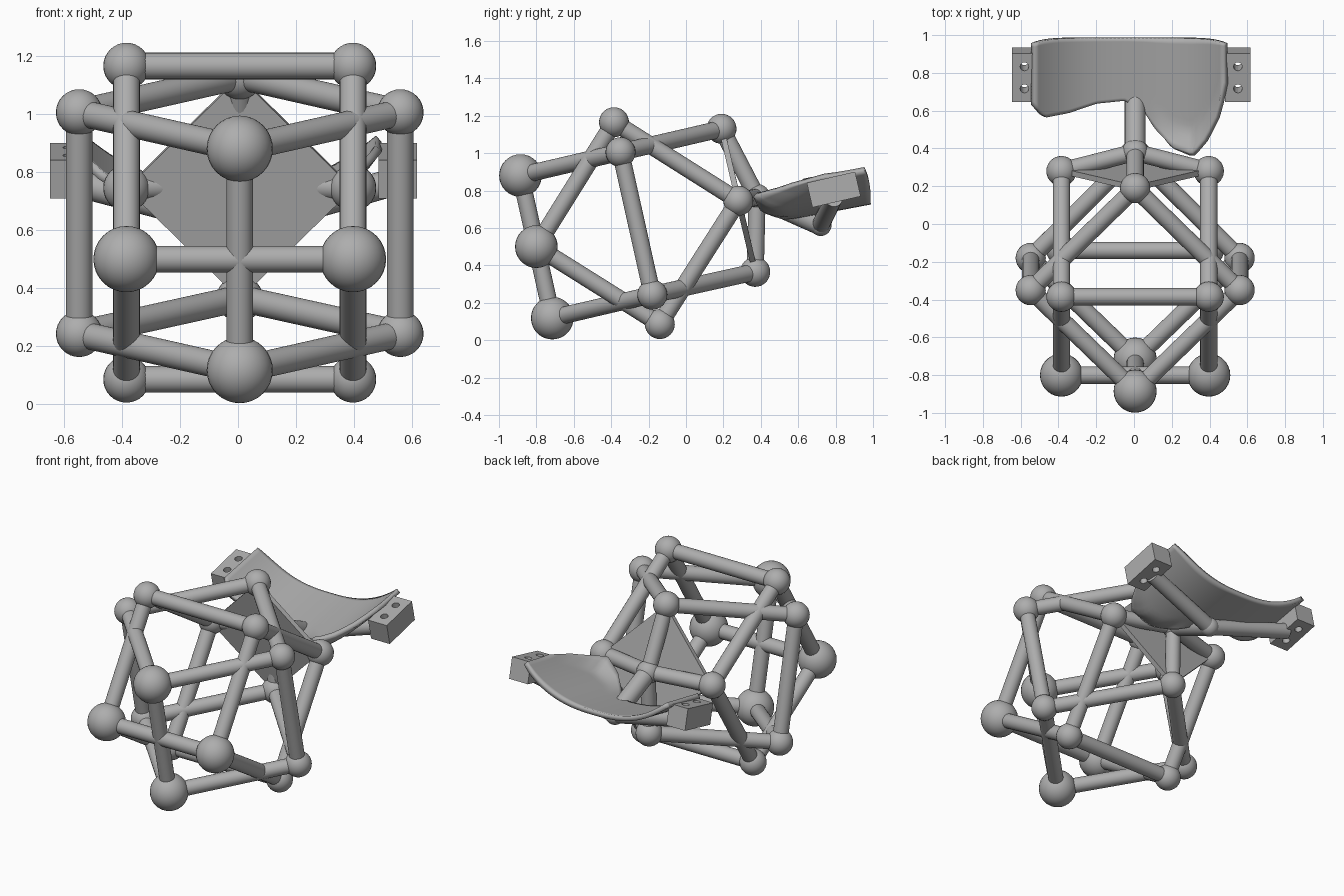
import bpy, bmesh, math
from mathutils import Vector, Matrix

cube = bpy.data.objects.get("Cube")
if cube:
    bpy.data.objects.remove(cube, do_unlink=True)

GREY = (0.42, 0.42, 0.42, 1)
mat = bpy.data.materials.new("plain grey")
mat.use_nodes = True
mat.diffuse_color = GREY
mat.node_tree.nodes["Principled BSDF"].inputs["Base Color"].default_value = GREY

TILT = math.radians(13)
ROD, JOINT, BIG = 0.046, 0.08, 0.114


def finish(name, bm, smooth=True):
    bmesh.ops.recalc_face_normals(bm, faces=bm.faces)
    mesh = bpy.data.meshes.new(name)
    bm.to_mesh(mesh)
    bm.free()
    mesh.materials.append(mat)
    ob = bpy.data.objects.new(name, mesh)
    bpy.context.collection.objects.link(ob)
    if smooth:
        bpy.ops.object.select_all(action="DESELECT")
        ob.select_set(True)
        bpy.context.view_layer.objects.active = ob
        bpy.ops.object.shade_smooth_by_angle(angle=math.radians(40))
    return ob


def ball(name, p, r):
    bm = bmesh.new()
    bmesh.ops.create_uvsphere(bm, u_segments=28, v_segments=16, radius=r,
                              matrix=Matrix.Translation(p))
    return finish(name, bm)


def rod(name, a, b, r=ROD):
    a, b = Vector(a), Vector(b)
    d = b - a
    m = Matrix.Translation((a + b) / 2) @ d.to_track_quat("Z", "Y").to_matrix().to_4x4()
    bm = bmesh.new()
    bmesh.ops.create_cone(bm, cap_ends=True, segments=24, radius1=r, radius2=r,
                          depth=d.length, matrix=m)
    return finish(name, bm)


# Frame joints: x offset from the middle, y, z, radius
CX = 0.006
joints = {
    "front_top": (0, -0.885, 0.88, BIG),
    "front_side": (0.39, -0.8, 0.5, BIG),
    "front_bottom": (0, -0.715, 0.118, BIG),
    "roof": (0.39, -0.385, 1.165, JOINT),
    "upper_side": (0.553, -0.35, 1.005, JOINT),
    "lower_side": (0.553, -0.18, 0.243, JOINT),
    "floor": (0.39, -0.14, 0.086, JOINT),
    "back_top": (0, 0.19, 1.13, JOINT),
    "back_side": (0.39, 0.28, 0.745, JOINT),
    "back_bottom": (0, 0.37, 0.365, JOINT),
    "hub": (0, 0.38, 0.765, 0.07),
}


def at(name, s=1):
    x, y, z, _ = joints[name]
    return Vector((CX + s * x, y, z))


for name, (x, y, z, r) in joints.items():
    for s, side in ((1, "left"), (-1, "right")) if x else ((1, "middle"),):
        ball(f"{name}_joint_{side}", at(name, s), r)

# Rods, mirrored to both sides
side_rods = [
    ("front_top", "upper_side"), ("front_bottom", "lower_side"),
    ("front_side", "roof"), ("front_side", "floor"),
    ("upper_side", "lower_side"), ("upper_side", "back_top"),
    ("lower_side", "back_bottom"), ("roof", "back_side"),
    ("floor", "back_side"), ("back_side", "hub"),
]
for a, b in side_rods:
    for s, side in ((1, "left"), (-1, "right")):
        rod(f"{a}_to_{b}_rod_{side}", at(a, s), at(b, s))

# Rods in the middle plane and straight across
for a, b in (("front_top", "front_bottom"), ("back_top", "hub"), ("back_bottom", "hub")):
    rod(f"{a}_to_{b}_rod", at(a), at(b))
for a in ("front_side", "roof", "floor"):
    rod(f"{a}_cross_rod", at(a, -1), at(a))

# Diamond plate at the back
bm = bmesh.new()
bm.faces.new([bm.verts.new(p) for p in (at("back_top"), at("back_side"),
                                        at("back_bottom"), at("back_side", -1))])
plate = finish("back_plate", bm, smooth=False)
mod = plate.modifiers.new("thickness", "SOLIDIFY")
mod.thickness, mod.offset = 0.03, 0

# Forked arm carrying the cuff
fork = Vector((CX, 0.72, 0.615))
rod("arm", at("hub"), fork, 0.055)
ball("fork_joint", fork, 0.058)

# Clamp blocks with two holes each
for x, side in ((0.55, "left"), (-0.58, "right")):
    rod(f"fork_prong_{side}", fork, (x * 0.94, 0.79, 0.76), 0.048)
    place = Matrix.Translation((x, 0.79, 0.805)) @ Matrix.Rotation(TILT, 4, "X")
    bm = bmesh.new()
    bmesh.ops.create_cube(bm, size=1, matrix=place @ Matrix.Diagonal((0.134, 0.265, 0.135, 1)))
    block = finish(f"clamp_block_{side}", bm, smooth=False)
    bm = bmesh.new()
    for y in (-0.06, 0.06):
        bmesh.ops.create_cone(bm, cap_ends=True, segments=16, radius1=0.023, radius2=0.023,
                              depth=0.4, matrix=place @ Matrix.Translation((0, y, 0)))
    cutter = finish(f"hole_cutter_{side}", bm, smooth=False)
    cutter.hide_render = True
    cutter.hide_set(True)
    cutter.display_type = "WIRE"
    cut = block.modifiers.new("holes", "BOOLEAN")
    cut.object, cut.operation, cut.solver = cutter, "DIFFERENCE", "EXACT"
    bpy.context.view_layer.objects.active = block
    bpy.ops.object.modifier_apply(modifier=cut.name)
    bpy.data.objects.remove(cutter, do_unlink=True)

# Cuff: a curved trough whose front edge follows this outline (x, y)
edge = [(-0.535, 0.63), (-0.48, 0.565), (-0.35, 0.59), (-0.2, 0.64), (-0.05, 0.655),
        (0.05, 0.6), (0.12, 0.5), (0.2, 0.405), (0.31, 0.365), (0.38, 0.445),
        (0.45, 0.58), (0.485, 0.74)]


def front_y(x):
    for (x0, y0), (x1, y1) in zip(edge, edge[1:]):
        if x <= x1:
            return y0 + (y1 - y0) * (x - x0) / (x1 - x0)
    return edge[-1][1]


NU, NV = 48, 20
x_min, x_max = edge[0][0], edge[-1][0]
bm = bmesh.new()
grid = []
for i in range(NU + 1):
    x = x_min + (x_max - x_min) * i / NU
    t = 2 * i / NU - 1
    y0, y1 = front_y(x), 0.985 - 0.03 * abs(t) ** 8
    lobe = max(0, 1 - abs(x - 0.3) / 0.2)
    row = []
    for j in range(NV + 1):
        y = y0 + (y1 - y0) * j / NV
        z = 0.625 + 0.19 * (y - 0.38) + 0.18 * abs(t) ** 2.6
        z += 0.1 * lobe * max(0, 1 - (y - y0) / 0.16) ** 2
        row.append(bm.verts.new((x, y, z)))
    grid.append(row)
for i in range(NU):
    for j in range(NV):
        bm.faces.new((grid[i][j], grid[i + 1][j], grid[i + 1][j + 1], grid[i][j + 1]))
cuff = finish("cuff", bm)
mod = cuff.modifiers.new("thickness", "SOLIDIFY")
mod.thickness, mod.offset = 0.03, 0
